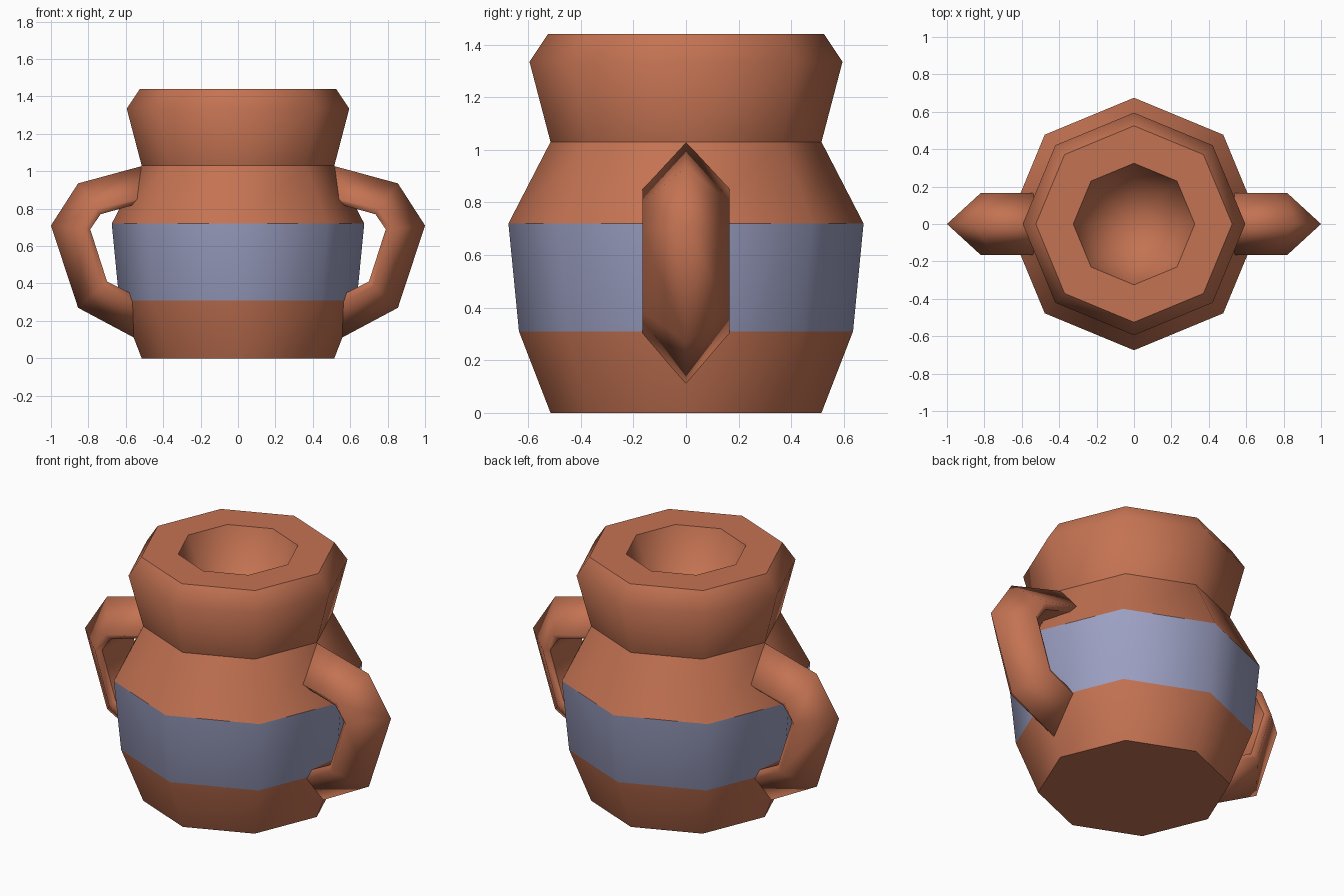
import bpy, bmesh, math

if "Cube" in bpy.data.objects:
    bpy.data.objects.remove(bpy.data.objects["Cube"])

def material(name, rgb):
    m = bpy.data.materials.new(name)
    m.diffuse_color = (*rgb, 1)
    m.use_nodes = True
    m.node_tree.nodes["Principled BSDF"].inputs["Base Color"].default_value = m.diffuse_color
    return m

clay = material("terracotta", (0.55, 0.17, 0.085))
glaze = material("blue_glaze", (0.33, 0.35, 0.54))

def finish(bm, name, mats):
    bmesh.ops.recalc_face_normals(bm, faces=bm.faces)
    for f in bm.faces:
        f.smooth = True
    mesh = bpy.data.meshes.new(name)
    bm.to_mesh(mesh)
    bm.free()
    for m in mats:
        mesh.materials.append(m)
    obj = bpy.data.objects.new(name, mesh)
    bpy.context.collection.objects.link(obj)

# Pot: eight-sided turned profile (radius, height), crisp rings marked sharp
profile = [(0.515, 0), (0.635, 0.31), (0.675, 0.72), (0.515, 1.03),
           (0.595, 1.335), (0.525, 1.44), (0.325, 1.44), (0.24, 1.22)]
sharp_rings = {0, 2, 3, 5, 6}
N = 8
bm = bmesh.new()
rings = [[bm.verts.new((r * math.cos(i * math.tau / N), r * math.sin(i * math.tau / N), z))
          for i in range(N)] for r, z in profile]
for k in range(len(rings) - 1):
    a, b = rings[k], rings[k + 1]
    for i in range(N):
        j = (i + 1) % N
        f = bm.faces.new((a[i], a[j], b[j], b[i]))
        f.material_index = 1 if k == 1 else 0      # glazed band
bm.faces.new(rings[0][::-1])                       # base
floor = bm.verts.new((0, 0, 1.12))                 # bottom of the hollow
for i in range(N):
    bm.faces.new((rings[-1][i], rings[-1][(i + 1) % N], floor))
for k in sharp_rings:
    for i in range(N):
        bm.edges.get((rings[k][i], rings[k][(i + 1) % N])).smooth = False
finish(bm, "pot_body", [clay, glaze])

# Handles: ridge outside, wide shoulders, flat inner face; ends sunk into the pot
ridge = [(0.45, 1.045), (0.855, 0.935), (1.0, 0.71), (0.855, 0.27), (0.48, 0.07)]
shoulder = [(0.48, 0.865), (0.755, 0.80), (0.82, 0.69), (0.725, 0.385), (0.48, 0.26)]
inner = [(0.48, 0.842), (0.735, 0.77), (0.79, 0.69), (0.70, 0.41), (0.48, 0.30)]

def handle(name, side):
    bm = bmesh.new()
    rails = [[bm.verts.new((side * x, y, z)) for x, z in path]
             for path, y in ((ridge, 0), (shoulder, 0.165), (inner, 0.14),
                             (inner, -0.14), (shoulder, -0.165))]
    for p in range(5):
        a, b = rails[p], rails[(p + 1) % 5]
        for i in range(4):
            bm.faces.new((a[i], a[i + 1], b[i + 1], b[i]))
    for end in (0, 4):
        bm.faces.new([r[end] for r in rails])
    for p in (2, 3):
        for i in range(4):
            bm.edges.get((rails[p][i], rails[p][i + 1])).smooth = False
    finish(bm, name, [clay])

handle("right_handle", 1)
handle("left_handle", -1)
